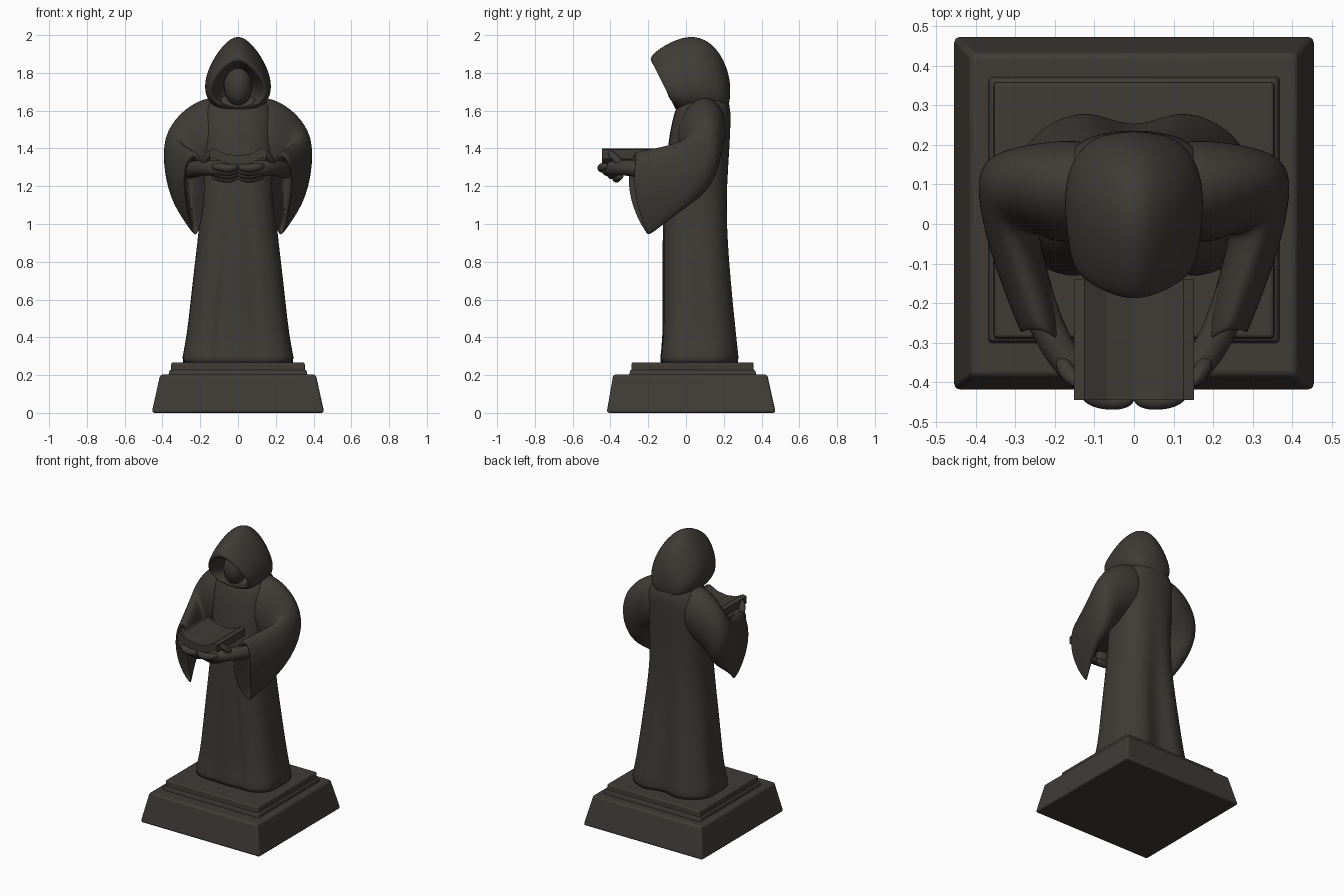
import bpy, bmesh
from math import sin, cos, pi, exp, copysign
from mathutils import Vector

if "Cube" in bpy.data.objects:
    bpy.data.objects.remove(bpy.data.objects["Cube"], do_unlink=True)

stone = bpy.data.materials.new("dark_stone")
color = (0.05, 0.045, 0.038, 1)
stone.diffuse_color = color
stone.use_nodes = True
shader = stone.node_tree.nodes["Principled BSDF"]
shader.inputs["Base Color"].default_value = color
shader.inputs["Roughness"].default_value = 0.8


def loft(name, rings, mirror=False, smooth=2):
    """Skin a list of equal rings of points, capping both ends."""
    bm = bmesh.new()
    loops = [[bm.verts.new(p) for p in ring] for ring in rings]
    n = len(loops[0])
    for a, b in zip(loops, loops[1:]):
        for i in range(n):
            j = (i + 1) % n
            bm.faces.new((a[i], a[j], b[j], b[i]))
    bm.faces.new(loops[0])
    bm.faces.new(loops[-1])
    bmesh.ops.recalc_face_normals(bm, faces=bm.faces)
    mesh = bpy.data.meshes.new(name)
    bm.to_mesh(mesh)
    bm.free()
    mesh.materials.append(stone)
    obj = bpy.data.objects.new(name, mesh)
    bpy.context.collection.objects.link(obj)
    if mirror:
        obj.modifiers.new("mirror", "MIRROR").use_mirror_merge = False
    if smooth:
        mod = obj.modifiers.new("smooth", "SUBSURF")
        mod.levels = mod.render_levels = smooth
        for f in mesh.polygons:
            f.use_smooth = True
    return obj


def oval(top, bottom, side, taper=0.0, bulge=0.0, n=24):
    """Upright ring between two points; taper narrows its top."""
    top, bottom, side = Vector(top), Vector(bottom), Vector(side)
    mid, up = (top + bottom) / 2, (top - bottom) / 2
    pts = []
    for i in range(n):
        a = 2 * pi * i / n
        p = mid + up * cos(a) + side * sin(a) * (1 - taper * cos(a))
        pts.append(p - Vector((0, bulge * sin(a) ** 2, 0)))
    return pts


def shrink(ring, k, shift=(0, 0, 0)):
    mid = sum(ring, Vector()) / len(ring)
    return [mid + (p - mid) * k + Vector(shift) for p in ring]


def tube(name, path):
    """Rounded limb through (x, y, z, radius) stations, mirrored."""
    pts = [Vector(p[:3]) for p in path]
    rings = []
    for i, p in enumerate(pts):
        d = (pts[min(i + 1, len(pts) - 1)] - pts[max(i - 1, 0)]).normalized()
        u = d.cross(Vector((0, 0, 1))).normalized()
        v = u.cross(d)
        rings.append([p + (u * cos(k * pi / 4) + v * sin(k * pi / 4)) * path[i][3]
                      for k in range(8)])
    return loft(name, rings, mirror=True)


def slab(name, low, high, bevel):
    """Tapered block; low and high are (half width, y front, y back, z)."""
    rings = [[(-w, f, z), (w, f, z), (w, b, z), (-w, b, z)]
             for w, f, b, z in (low, high)]
    obj = loft(name, rings, smooth=0)
    mod = obj.modifiers.new("bevel", "BEVEL")
    mod.width, mod.segments = bevel, 3
    bpy.context.view_layer.objects.active = obj
    obj.select_set(True)
    bpy.ops.object.shade_smooth_by_angle(angle=0.6)
    obj.select_set(False)
    return obj


# Stepped plinth
slab("plinth_base", (0.457, -0.42, 0.475, 0), (0.412, -0.385, 0.43, 0.203), 0.014)
slab("plinth_step", (0.372, -0.305, 0.377, 0.18), (0.362, -0.295, 0.366, 0.228), 0.008)
slab("plinth_top", (0.355, -0.29, 0.36, 0.2), (0.353, -0.287, 0.357, 0.268), 0.008)

# Robe: boxy at the hem, rounder above, with folds that fade upward
robe = []
for z, w, front, back in [(0.25, 0.3, -0.145, 0.29), (0.28, 0.298, -0.14, 0.287),
                          (0.4, 0.272, -0.125, 0.275), (0.6, 0.25, -0.125, 0.255),
                          (0.8, 0.228, -0.125, 0.238), (1.0, 0.203, -0.125, 0.225),
                          (1.2, 0.19, -0.12, 0.222), (1.4, 0.2, -0.1, 0.23),
                          (1.55, 0.21, -0.075, 0.237), (1.63, 0.18, -0.05, 0.235),
                          (1.7, 0.11, 0.0, 0.2)]:
    rise = min(1, (z - 0.25) / 1.1)
    power, fold = 0.55 + 0.3 * rise, 1 - rise
    ring = []
    for i in range(64):
        a = 2 * pi * i / 64
        c, s = cos(a), sin(a)
        x = w * copysign(abs(c) ** power, c)
        y = (front + back) / 2 + (back - front) / 2 * copysign(abs(s) ** power, s)
        if s > 0:
            y -= fold * s * (0.045 * exp(-(x / 0.07) ** 2) + 0.06 * (x / w) ** 4)
        else:
            pleat = exp(-((abs(x) - 0.03 - 0.075 * fold) / 0.022) ** 2)
            y += 0.02 * (fold + 0.15) * pleat * -s
        ring.append((x, y, z))
    robe.append(ring)
loft("robe", robe, smooth=1)

# Hanging sleeves with a hollow cuff
sleeve = [oval((0.06, 0.10, 1.68), (0.06, 0.07, 1.32), (0, 0.12, 0)),
          oval((0.19, 0.10, 1.67), (0.16, 0.07, 1.30), (0, 0.13, 0)),
          oval((0.31, 0.09, 1.59), (0.20, 0.06, 1.24), (0.045, 0.12, 0)),
          oval((0.365, 0.05, 1.48), (0.27, 0.10, 1.17), (0.075, 0.09, 0)),
          oval((0.32, -0.04, 1.43), (0.31, 0.02, 1.10), (0.075, 0.03, 0)),
          oval((0.265, -0.17, 1.40), (0.28, -0.09, 1.02), (0.07, 0.02, 0), -0.2, 0.02),
          oval((0.235, -0.265, 1.385), (0.225, -0.195, 0.935), (0.055, 0.015, 0), -0.3, 0.05)]
cuff = sleeve[-1]
sleeve += [shrink(cuff, 0.95, (0, -0.006, 0)), shrink(cuff, 0.82),
           shrink(cuff, 0.6, (0.02, 0.12, 0.03))]
loft("sleeve", sleeve, mirror=True)

# Hood, from the shadowed cavity over the brow to the nape
hood = [oval((0, y1, z1), (0, y2, z2), (w, 0, 0), 0.35)
        for y1, z1, y2, z2, w in [(0.0, 1.8, 0.04, 1.63, 0.07),
                                  (-0.08, 1.83, 0.0, 1.62, 0.105),
                                  (-0.18, 1.855, -0.055, 1.62, 0.13),
                                  (-0.2, 1.88, -0.065, 1.61, 0.145),
                                  (-0.12, 1.95, 0.0, 1.58, 0.162),
                                  (0.02, 2.008, 0.08, 1.58, 0.17),
                                  (0.13, 1.97, 0.13, 1.58, 0.162),
                                  (0.205, 1.87, 0.19, 1.59, 0.13),
                                  (0.24, 1.74, 0.23, 1.61, 0.07)]]
loft("hood", hood)

# Face hidden inside the hood
bpy.ops.mesh.primitive_uv_sphere_add(segments=24, ring_count=16, location=(0, -0.025, 1.735))
face = bpy.context.object
face.name = "face"
face.scale = (0.075, 0.08, 0.11)
face.data.materials.append(stone)
bpy.ops.object.shade_smooth()
face.select_set(False)

# Open book: a shallow V of pages with raised outer edges
upper = [(-0.152, 1.395), (-0.125, 1.4), (-0.07, 1.372), (0, 1.362),
         (0.07, 1.372), (0.125, 1.4), (0.152, 1.395)]
outline = upper + [(x, z - 0.05) for x, z in reversed(upper)]
loft("open_book", [[(x, y, z) for x, z in outline] for y in (-0.445, -0.14)], smooth=0)

# Forearms, palms, fingers and thumbs
tube("forearm", [(0.27, -0.1, 1.28, 0.05), (0.235, -0.23, 1.29, 0.05),
                 (0.185, -0.33, 1.3, 0.045), (0.13, -0.39, 1.295, 0.045),
                 (0.08, -0.41, 1.29, 0.03)])
tube("palm", [(0.17, -0.36, 1.32, 0.02), (0.13, -0.38, 1.295, 0.05),
              (0.07, -0.385, 1.285, 0.055), (0.0, -0.37, 1.285, 0.04)])
for i in range(4):
    y, z = -0.448 + 0.026 * i, 1.305 - 0.018 * i
    tube("finger", [(0.14, y + 0.035, z, 0.012), (0.11, y + 0.008, z, 0.025),
                    (0.06, y, z - 0.012, 0.026), (0.02, y + 0.003, z - 0.006, 0.024),
                    (0.0, y + 0.012, z, 0.012)])
tube("thumb", [(0.185, -0.34, 1.31, 0.02), (0.172, -0.37, 1.345, 0.024),
               (0.152, -0.395, 1.37, 0.02), (0.135, -0.41, 1.385, 0.01)])
